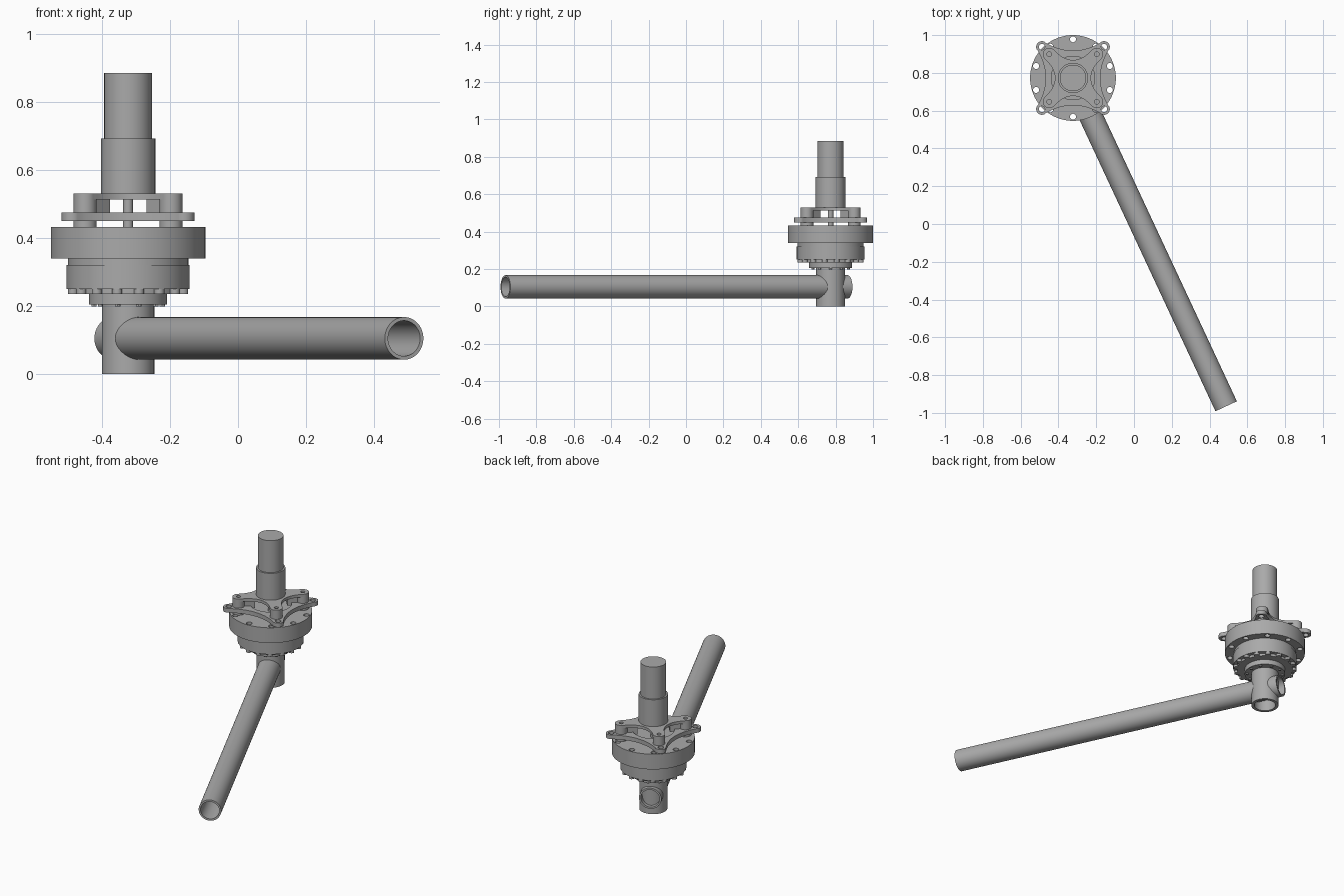
import bpy
import bmesh
from math import sin, cos, pi, atan2, hypot
from mathutils import Matrix, Vector

if "Cube" in bpy.data.objects:
    bpy.data.objects.remove(bpy.data.objects["Cube"])

grey = bpy.data.materials.new("machined grey")
grey.use_nodes = True
GREY = (0.4, 0.4, 0.4, 1)
grey.diffuse_color = GREY
grey.node_tree.nodes["Principled BSDF"].inputs["Base Color"].default_value = GREY

AXIS = Vector((-0.323, 0.773, 0))


def circle(r, x=0, y=0, n=64):
    return [(x + r * cos(2 * pi * i / n), y + r * sin(2 * pi * i / n)) for i in range(n)]


def ring_points(r, count, start=0):
    return [(r * cos(start + 2 * pi * i / count), r * sin(start + 2 * pi * i / count))
            for i in range(count)]


def star(c, tip, mid, n=16):
    """Four-cornered outline with round tips and concave sides."""
    pts = []
    for k in range(4):
        turn = Matrix.Rotation(k * pi / 2, 2)
        side = []
        for i in range(n + 1):
            a = -pi / 4 + pi * i / n
            side.append((c + tip * cos(a), c + tip * sin(a)))
        ex, ey = side[-1]
        for i in range(1, n):
            u = 1 - 2 * i / n
            side.append((ex * u, mid + (ey - mid) * u * u))
        pts += [tuple(turn @ Vector(p)) for p in side]
    return pts


def plate(name, outlines, z0, z1, matrix=None):
    """Extrude filled outlines (inner ones become holes) from z0 to z1."""
    curve = bpy.data.curves.new(name, 'CURVE')
    curve.dimensions = '2D'
    curve.fill_mode = 'BOTH'
    curve.extrude = (z1 - z0) / 2
    for pts in outlines:
        spline = curve.splines.new('POLY')
        spline.points.add(len(pts) - 1)
        for p, (x, y) in zip(spline.points, pts):
            p.co = (x, y, 0, 1)
        spline.use_cyclic_u = True
    source = bpy.data.objects.new(name + " outline", curve)
    bpy.context.collection.objects.link(source)
    bpy.context.view_layer.update()
    graph = bpy.context.evaluated_depsgraph_get()
    mesh = bpy.data.meshes.new_from_object(source.evaluated_get(graph))
    bpy.data.objects.remove(source)

    bm = bmesh.new()
    bm.from_mesh(mesh)
    bmesh.ops.remove_doubles(bm, verts=bm.verts, dist=0.0001)
    bmesh.ops.recalc_face_normals(bm, faces=bm.faces)
    bmesh.ops.translate(bm, verts=bm.verts, vec=(0, 0, (z0 + z1) / 2))
    bm.transform(matrix or Matrix.Translation(AXIS))
    bm.to_mesh(mesh)
    bm.free()
    mesh.materials.clear()
    mesh.materials.append(grey)
    obj = bpy.data.objects.new(name, mesh)
    bpy.context.collection.objects.link(obj)
    bpy.ops.object.select_all(action='DESELECT')
    obj.select_set(True)
    bpy.context.view_layer.objects.active = obj
    bpy.ops.object.shade_smooth_by_angle(angle=pi / 6)
    return obj


def corners(c):
    return [(sx * c, sy * c) for sx in (-1, 1) for sy in (-1, 1)]


# Upright pipe and its flange
plate("upright_pipe", [circle(0.077), circle(0.06)], 0, 0.205)
plate("pipe_flange", [circle(0.115)], 0.205, 0.235)

# Long hollow arm running through the upright pipe
far_end = Vector((0.488, -0.965, 0))
run = far_end - AXIS
heading = atan2(run.y, run.x)
arm_matrix = (Matrix.Translation(AXIS + Vector((0, 0, 0.105)))
              @ Matrix.Rotation(heading, 4, 'Z') @ Matrix.Rotation(pi / 2, 4, 'Y'))
plate("arm_pipe", [circle(0.0625), circle(0.052)],
      -0.1, hypot(run.x, run.y), arm_matrix)

# Gear housing with a ring of bolt heads underneath
plate("housing_base", [circle(0.158)], 0.235, 0.25)
plate("housing_body", [circle(0.181)], 0.25, 0.32)
plate("housing_neck", [circle(0.177)], 0.32, 0.34)
plate("housing_bolts", [circle(0.015, x, y, 16) for x, y in ring_points(0.165, 16, pi / 16)],
      0.235, 0.25)
plate("flange_bolts", [circle(0.008, x, y, 12) for x, y in ring_points(0.1, 10)],
      0.198, 0.205)

# Wide drum with ten through holes
plate("drum", [circle(0.227, n=96)]
      + [circle(0.016, x, y, 24) for x, y in ring_points(0.205, 10, pi / 10)], 0.34, 0.432)

# Spacers, star-shaped frame and posts
plate("spacers", [circle(0.034, x, y, 32) for x, y in corners(0.126)], 0.432, 0.45)
plate("star_frame", [star(0.165, 0.03, 0.145), circle(0.115)]
      + [circle(0.016, x, y, 24) for x, y in corners(0.165)], 0.45, 0.475)
posts = []
for x, y in corners(0.126):
    posts += [circle(0.034, x, y, 32), circle(0.012, x, y, 16)]
plate("posts", posts, 0.475, 0.53)

# Motor bracket: thin star plate with diagonal webs
plate("bracket_plate", [star(0.126, 0.034, 0.095)]
      + [circle(0.012, x, y, 16) for x, y in corners(0.126)], 0.513, 0.53)
for k in range(4):
    spot = Matrix.Translation(AXIS) @ Matrix.Rotation(pi / 4 + k * pi / 2, 4, 'Z')
    plate(f"bracket_web_{k + 1}",
          [[(0.09, -0.014), (0.15, -0.014), (0.15, 0.014), (0.09, 0.014)]],
          0.46, 0.52, spot)

# Motor and drive shaft
plate("drive_shaft", [circle(0.0146, n=32)], 0.432, 0.53)
plate("motor_lower", [circle(0.08)], 0.513, 0.692)
plate("motor_upper", [circle(0.07)], 0.692, 0.885)
